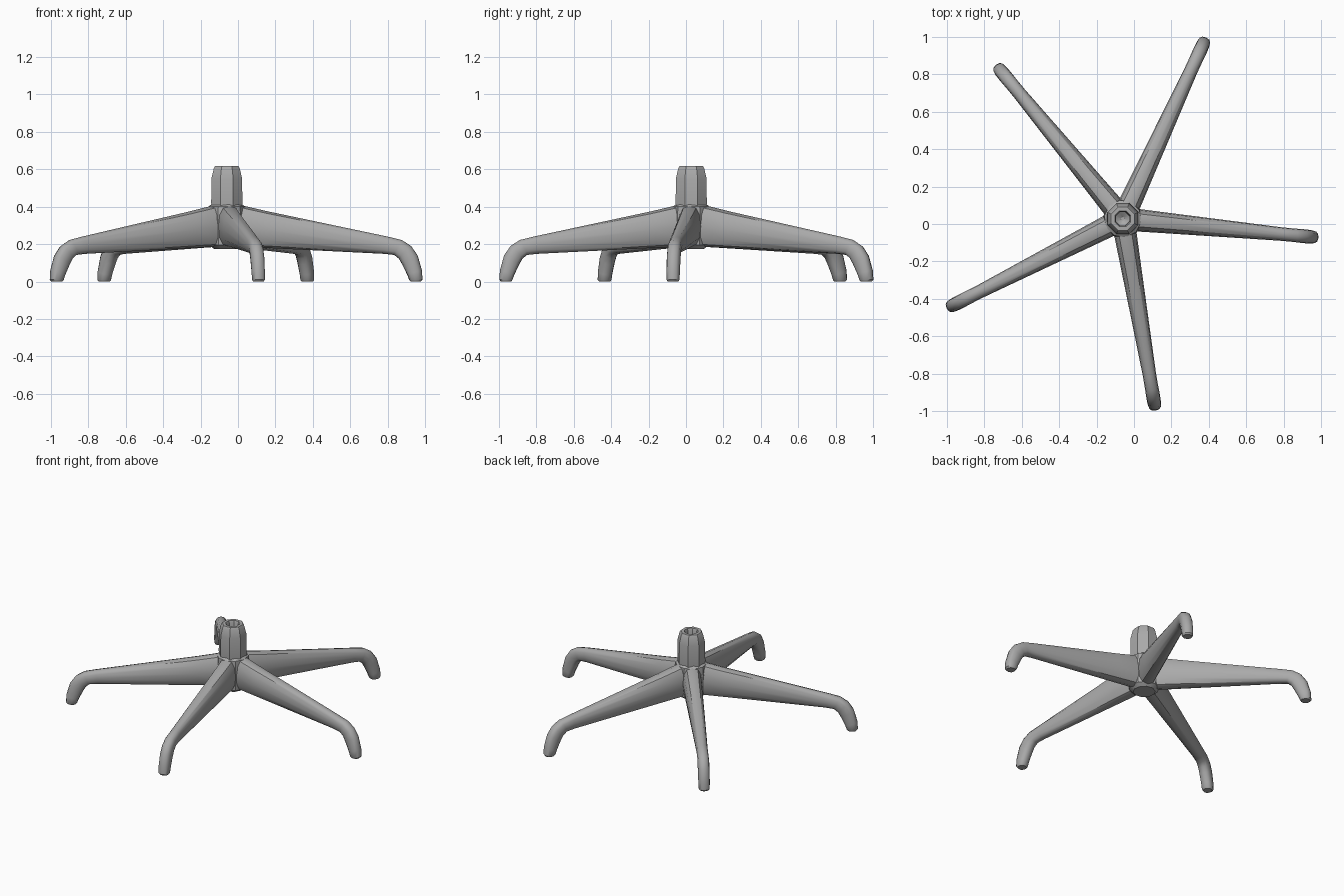
import bpy
import bmesh
import math
from mathutils import Vector

cube = bpy.data.objects.get("Cube")
if cube:
    bpy.data.objects.remove(cube, do_unlink=True)

CENTRE = Vector((-0.06, 0.028, 0))

grey = bpy.data.materials.new("satin_grey")
grey.use_nodes = True
COLOUR = (0.4, 0.4, 0.4, 1)
grey.diffuse_color = COLOUR
grey.node_tree.nodes["Principled BSDF"].inputs["Base Color"].default_value = COLOUR


def skin_rings(name, rings, angle):
    """Bridge equal-sized closed rings, cap both ends and shade by angle."""
    bm = bmesh.new()
    loops = [[bm.verts.new(p) for p in ring] for ring in rings]
    count = len(loops[0])
    for a, b in zip(loops, loops[1:]):
        for i in range(count):
            j = (i + 1) % count
            bm.faces.new((a[i], a[j], b[j], b[i]))
    bm.faces.new(loops[0])
    bm.faces.new(loops[-1])
    bmesh.ops.recalc_face_normals(bm, faces=bm.faces)
    mesh = bpy.data.meshes.new(name)
    bm.to_mesh(mesh)
    bm.free()
    mesh.materials.append(grey)
    obj = bpy.data.objects.new(name, mesh)
    bpy.context.collection.objects.link(obj)
    bpy.ops.object.select_all(action='DESELECT')
    obj.select_set(True)
    bpy.context.view_layer.objects.active = obj
    bpy.ops.object.shade_smooth_by_angle(angle=math.radians(angle))
    return obj


def polygon(radius, z, sides, turn=0):
    return [CENTRE + Vector((radius * math.cos(a), radius * math.sin(a), z))
            for a in (math.tau * i / sides + turn for i in range(sides))]


def lobe(value, power):
    return math.copysign(abs(value) ** power, value)


# Leg stations: top (r, z), bottom (r, z), half width
LEG = [
    ((0.00, 0.41), (0.00, 0.185), 0.055),
    ((0.09, 0.405), (0.09, 0.185), 0.06),
    ((0.22, 0.375), (0.20, 0.18), 0.056),
    ((0.86, 0.24), (0.84, 0.148), 0.036),
    ((0.935, 0.222), (0.895, 0.142), 0.036),
    ((0.985, 0.19), (0.92, 0.122), 0.037),
    ((1.02, 0.14), (0.938, 0.09), 0.037),
    ((1.043, 0.06), (0.965, 0.035), 0.036),
    ((1.046, 0.01), (0.975, 0.008), 0.035),
    ((1.038, 0.0), (0.982, 0.0), 0.028),
]


def leg(name, heading, reach):
    out = Vector((math.cos(heading), math.sin(heading), 0))
    side = Vector((-out.y, out.x, 0))
    rings = []
    for top, bottom, half in LEG:
        t = CENTRE + out * top[0] * reach + Vector((0, 0, top[1]))
        b = CENTRE + out * bottom[0] * reach + Vector((0, 0, bottom[1]))
        ring = []
        for i in range(12):
            a = math.tau * i / 12
            u, v = lobe(math.cos(a), 0.8), lobe(math.sin(a), 0.85)
            ring.append((t + b) / 2 + (t - b) / 2 * v + side * half * u)
        rings.append(ring)
    return skin_rings(name, rings, 40)


# Five splayed legs with down-turned feet
for name, degrees, reach in (
        ("front_leg", -80.3, 0.995), ("left_leg", -5.5, 1.005),
        ("back_left_leg", 65.3, 1.02), ("back_right_leg", 129.5, 1.02),
        ("right_leg", 207, 1.01)):
    leg(name, math.radians(degrees), reach)

# Hub block joining the legs
skin_rings("hub", [polygon(r, z, 10, math.radians(27)) for r, z in
                   ((0.07, 0.175), (0.095, 0.195), (0.105, 0.34),
                    (0.1, 0.4), (0.08, 0.415))], 30)

# Tapered socket column with an open bore ending in a shallow point
skin_rings("column", [polygon(r, z, 8, math.radians(22.5)) for r, z in
                      ((0.088, 0.38), (0.09, 0.42), (0.089, 0.55), (0.075, 0.605),
                       (0.067, 0.618), (0.046, 0.618), (0.04, 0.605),
                       (0.038, 0.53), (0.01, 0.51))], 30)
